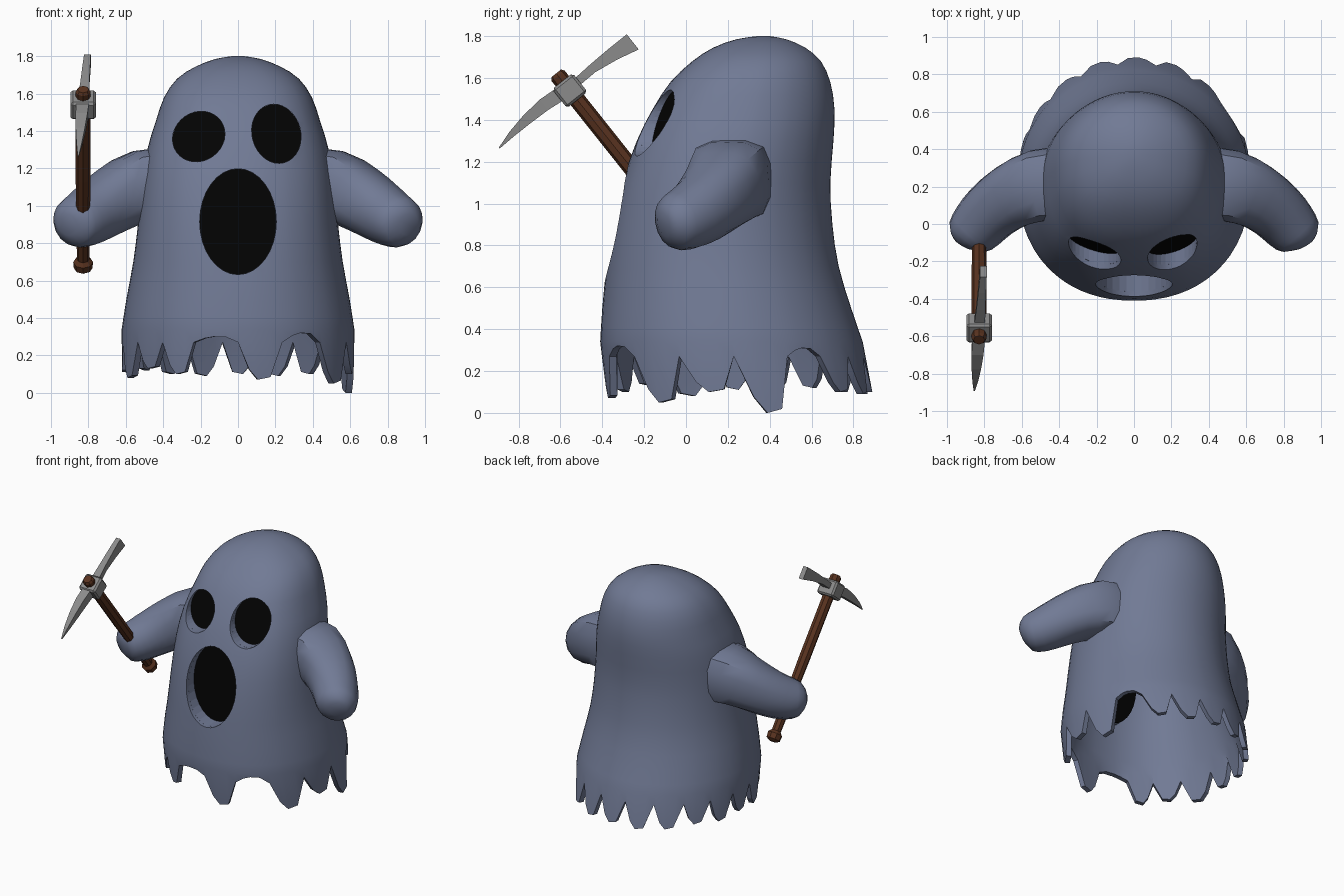
import bpy, bmesh, math
from mathutils import Vector, Matrix

if "Cube" in bpy.data.objects:
    bpy.data.objects.remove(bpy.data.objects["Cube"])


def material(name, rgb):
    m = bpy.data.materials.new(name)
    m.diffuse_color = (*rgb, 1)
    m.use_nodes = True
    m.node_tree.nodes["Principled BSDF"].inputs["Base Color"].default_value = m.diffuse_color
    return m


CLOTH = material("ghost blue", (0.165, 0.195, 0.30))
BLACK = material("hollow black", (0.001, 0.001, 0.001))
WOOD = material("dark wood", (0.10, 0.033, 0.014))
STEEL = material("steel grey", (0.26, 0.26, 0.26))


def loft(name, rings, mat, matrix=None, loop=False):
    """Skin equal-length point rings; cap both ends, or join them into a loop."""
    bm = bmesh.new()
    vs = [[bm.verts.new(p) for p in ring] for ring in rings]
    n = len(rings[0])
    for a, b in zip(vs, vs[1:] + (vs[:1] if loop else [])):
        for i in range(n):
            j = (i + 1) % n
            bm.faces.new((a[i], a[j], b[j], b[i]))
    if not loop:
        bm.faces.new(vs[0])
        bm.faces.new(vs[-1])
    bmesh.ops.recalc_face_normals(bm, faces=bm.faces)
    me = bpy.data.meshes.new(name)
    bm.to_mesh(me)
    bm.free()
    me.materials.append(mat)
    ob = bpy.data.objects.new(name, me)
    bpy.context.collection.objects.link(ob)
    if matrix:
        ob.matrix_world = matrix
    return ob


def smooth(ob, degrees):
    bpy.ops.object.select_all(action="DESELECT")
    ob.select_set(True)
    bpy.context.view_layer.objects.active = ob
    bpy.ops.object.shade_smooth_by_angle(angle=math.radians(degrees))


def refine(rows):
    """Insert a curve-fitted row between each pair of rows."""
    out = []
    for i in range(len(rows) - 1):
        a, b = rows[max(i - 1, 0)], rows[i]
        c, d = rows[i + 1], rows[min(i + 2, len(rows) - 1)]
        out += [b, tuple((9 * (q + r) - p - s) / 16 for p, q, r, s in zip(a, b, c, d))]
    return out + [rows[-1]]


# Body silhouette: height, front y, back y, half width
PROFILE = [(1.80, .34, .40, .03), (1.785, .24, .48, .12), (1.745, .13, .57, .225),
           (1.68, .03, .645, .325), (1.58, -.075, .69, .395), (1.45, -.16, .71, .44),
           (1.30, -.235, .705, .485), (1.10, -.305, .69, .515), (.90, -.35, .70, .535),
           (.70, -.38, .73, .56), (.50, -.40, .79, .597), (.34, -.41, .845, .622)]
HEM_ROW = (0, -.37, .91, .62)

# Ragged hem: start angle from the front, lowest height of each tatter
TATTERS = [(0, .07), (22, .32), (43, .05), (66, .10), (90, 0), (114, .31),
           (131, .10), (150, .09), (169, .10), (188, .09), (207, .10), (226, .12),
           (244, .10), (262, .11), (280, .08), (303, .13), (321, .10), (338, .30)]
NOTCH = .27
columns = []
for k, (start, low) in enumerate(TATTERS):
    end = TATTERS[k + 1][0] if k + 1 < len(TATTERS) else 360
    for f, w in ((0, 0), (.25, .72), (.45, 1), (.73, .93)):
        columns.append((math.radians(start + f * (end - start)), NOTCH + w * (low - NOTCH)))


def section(row, z):
    """Centre, radius and fullness of the oval section at a height."""
    return ((row[1] + row[2]) / 2, (row[2] - row[1]) / 2,
            2.2 + .25 * min(max(z - .6, 0) / .6, 1))


def body_point(t, row, z, inset):
    """Oval section, fuller across the front than the back."""
    cy, ry, p = section(row, z)
    s, c = math.sin(t), math.cos(t)
    p = 2 if c <= 0 else p
    k = (abs(s) ** p + abs(c) ** p) ** (-1 / p)
    return ((row[3] - inset) * s * k, cy - (ry - inset) * c * k, z)


def front_y(x, z):
    """Depth of the body's front surface."""
    a, b = next((a, b) for a, b in zip(PROFILE, PROFILE[1:]) if b[0] <= z)
    f = (z - b[0]) / (a[0] - b[0])
    row = [q + f * (p - q) for p, q in zip(a, b)]
    cy, ry, p = section(row, z)
    return cy - ry * (1 - (abs(x) / row[3]) ** p) ** (1 / p)


def hem_ring(inset):
    ring = []
    for t, z in columns:
        f = z / .34
        row = [b + f * (a - b) for a, b in zip(PROFILE[-1], HEM_ROW)]
        ring.append(body_point(t, row, z, inset))
    return ring


outer = [[body_point(t, r, r[0], 0) for t, _ in columns] for r in refine(PROFILE)]
inner = []
for r in refine(PROFILE[1:]):
    drop = max(0, (r[0] - 1.4) / .4) * .05
    inner.append([body_point(t, r, r[0] - drop, .05) for t, _ in columns])
body = loft("body", outer + [hem_ring(0), hem_ring(.035)] + inner[::-1], CLOTH)


# Eye and mouth hollows: a hole, a socket wall behind it and a thin black plate
def ellipse(cx, cz, rx, rz, rot, yfun, grow=1.0, n=32):
    c, s = math.cos(rot), math.sin(rot)
    pts = []
    for i in range(n):
        a = 2 * math.pi * i / n
        u, v = rx * grow * math.cos(a), rz * grow * math.sin(a)
        dx, dz = u * c - v * s, u * s + v * c
        pts.append((cx + dx, yfun(dx, dz), cz + dz))
    return pts


HOLES = [("left_eye", -.21, 1.37, .145, .13, math.radians(35), -.098, -.32, .34),
         ("right_eye", .205, 1.385, .13, .16, math.radians(15), -.098, .32, .34),
         ("mouth", 0, .915, .205, .283, 0, -.235, 0, .1)]
for name, cx, cz, rx, rz, rot, y0, kx, kz in HOLES:
    shape = (cx, cz, rx, rz, rot)
    cutter = loft(name + "_cutter", [ellipse(*shape, lambda dx, dz, y=y: y)
                                     for y in (-.7, .15)], CLOTH)
    cutter.hide_render = True
    mod = body.modifiers.new(name, "BOOLEAN")
    mod.operation, mod.solver, mod.object = "DIFFERENCE", "EXACT", cutter
    bpy.context.view_layer.objects.active = body
    bpy.ops.object.modifier_apply(modifier=name)
    bpy.data.objects.remove(cutter)

    def back(dx, dz):
        return y0 + kx * dx + kz * dz

    def front(dx, dz):
        return min(front_y(cx + dx, cz + dz) + .025, back(dx, dz) - .002)

    loft(name + "_socket", [ellipse(*shape, f, g) for f, g in
                            ((front, .998), (front, 1.03), (back, 1.03), (back, .998))],
         CLOTH, loop=True)
    loft(name, [ellipse(*shape, lambda dx, dz, d=d: back(dx, dz) + d, 1.03)
                for d in (0, .006)], BLACK)
smooth(body, 22)

# Arms: centre line with radius and squareness, swept from a boxy root to a round hand
ARM = [(.36, .215, 1.11, .198, 3.6), (.51, .205, 1.105, .193, 3.4), (.65, .15, 1.04, .175, 2.7),
       (.76, .07, .97, .162, 2.2), (.835, -.01, .925, .15, 2), (.889, -.07, .91, .125, 2),
       (.912, -.105, .90, .06, 2)]


def arm_rings(side):
    rows = refine(ARM)
    pts = [Vector((side * p[0], p[1], p[2])) for p in rows]
    rings = []
    for i, p in enumerate(pts):
        d = (pts[min(i + 1, len(pts) - 1)] - pts[max(i - 1, 0)]).normalized()
        across = d.cross(Vector((0, 0, 1))).normalized()
        up = across.cross(d)
        r, e = rows[i][3:]
        ring = []
        for k in range(16):
            c, s = math.cos(k * math.pi / 8), math.sin(k * math.pi / 8)
            m = r * (abs(c) ** e + abs(s) ** e) ** (-1 / e)
            ring.append(p + m * (c * across + s * up))
        rings.append(ring)
    return rings


smooth(loft("left_arm", arm_rings(-1), CLOTH), 40)
smooth(loft("right_arm", arm_rings(1), CLOTH), 40)

# Pickaxe, built upright around its head and then tilted forward
TILT = Matrix.Translation((-.828, -.555, 1.54)) @ Matrix.Rotation(math.radians(38.5), 4, "X")


def turned(name, spec, mat):
    """Eight-sided turned part from (height, radius) pairs."""
    return loft(name, [[(r * math.cos(k * math.pi / 4), r * math.sin(k * math.pi / 4), z)
                        for k in range(8)] for z, r in spec], mat, TILT)


turned("handle", [(-1.08, .033), (-.5, .04), (.09, .04), (.105, .03)], WOOD)
turned("pommel", [(-1.13, .025), (-1.115, .05), (-1.075, .053), (-1.05, .03)], WOOD)


def blade(name, spec):
    """Four-sided blade from (reach, lift, half thickness, half depth)."""
    loft(name, [[(.06 * u + sx * hx, u, v + sz * hz)
                 for sx, sz in ((-1, -1), (1, -1), (1, 1), (-1, 1))]
                for u, v, hx, hz in spec], STEEL, TILT)


blade("spike", [(-.04, .015, .034, .034), (-.14, .024, .032, .032), (-.25, .02, .025, .025),
                (-.35, .01, .015, .015), (-.435, -.005, .003, .003)])
blade("chisel", [(.04, .01, .03, .02), (.15, .015, .024, .022), (.27, .008, .021, .033),
                 (.38, -.005, .018, .046)])

# Bevelled block joining the blades to the handle
bm = bmesh.new()
bmesh.ops.create_cube(bm, size=1, matrix=Matrix.Diagonal((.135, .125, .115, 1)))
bmesh.ops.bevel(bm, geom=bm.edges[:], offset=.012, segments=1, affect="EDGES")
me = bpy.data.meshes.new("head_block")
bm.to_mesh(me)
bm.free()
me.materials.append(STEEL)
block = bpy.data.objects.new("head_block", me)
bpy.context.collection.objects.link(block)
block.matrix_world = TILT
